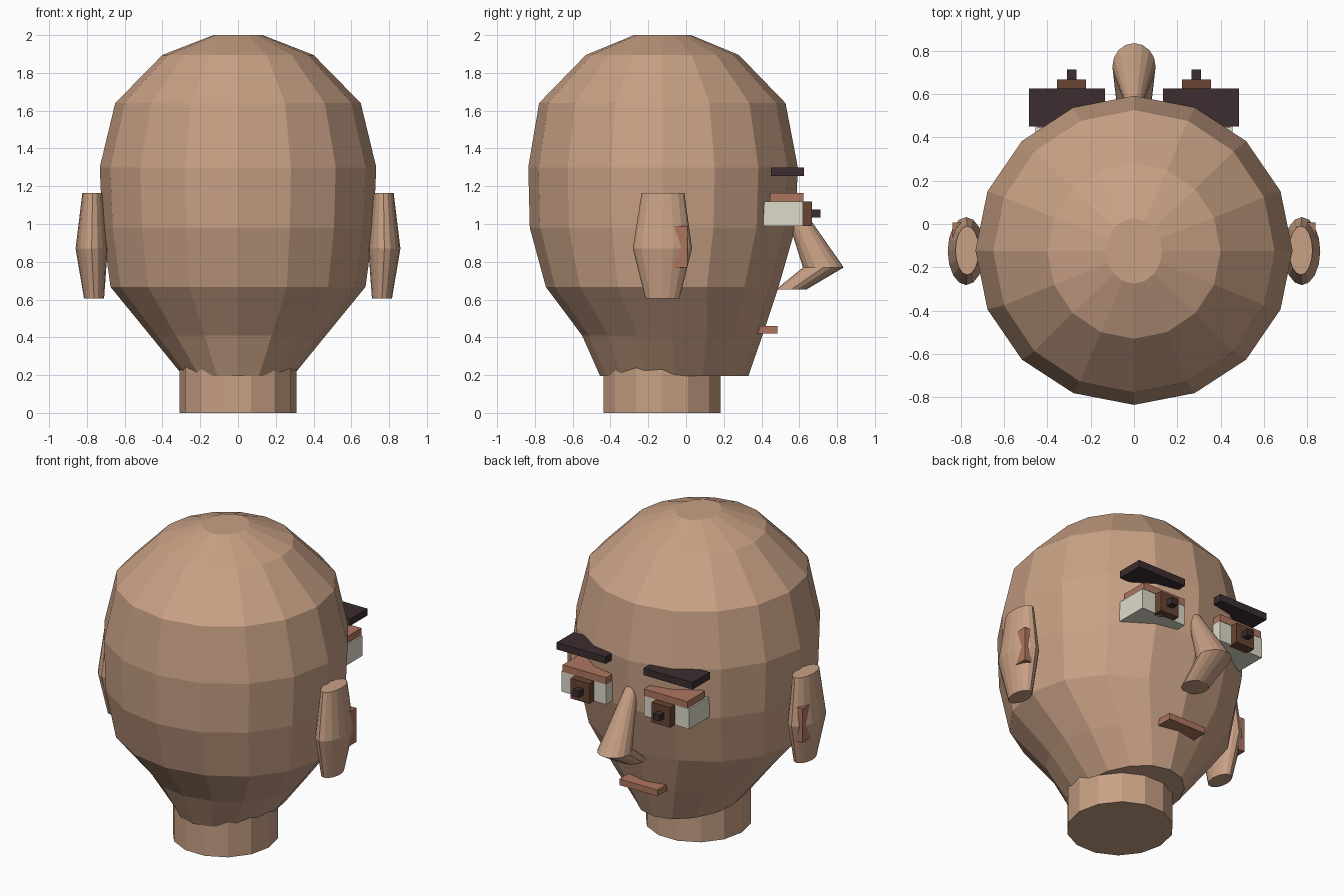
import bpy, bmesh, math

if "Cube" in bpy.data.objects:
    bpy.data.objects.remove(bpy.data.objects["Cube"])


def mat(name, rgb):
    m = bpy.data.materials.new(name)
    m.diffuse_color = (*rgb, 1)
    m.use_nodes = True
    m.node_tree.nodes["Principled BSDF"].inputs["Base Color"].default_value = m.diffuse_color
    return m


SKIN = mat("skin", (0.58, 0.355, 0.235))
DARK = mat("dark_hair", (0.045, 0.026, 0.029))
WHITE = mat("eye_white", (0.73, 0.70, 0.60))
IRIS = mat("iris_brown", (0.14, 0.058, 0.034))
FLESH = mat("lid_flesh", (0.42, 0.18, 0.115))


def finish(bm, name, material):
    bmesh.ops.recalc_face_normals(bm, faces=bm.faces)
    me = bpy.data.meshes.new(name)
    bm.to_mesh(me)
    bm.free()
    me.materials.append(material)
    ob = bpy.data.objects.new(name, me)
    bpy.context.collection.objects.link(ob)
    return ob


def loft(name, rings, sides, material):
    """Stack of horizontal ellipses; each ring is (z, cx, cy, rx, ry)."""
    bm = bmesh.new()
    loops = []
    for z, cx, cy, rx, ry in rings:
        loops.append([bm.verts.new((cx + rx * math.cos(a), cy + ry * math.sin(a), z))
                      for a in (2 * math.pi * i / sides for i in range(sides))])
    for lo, hi in zip(loops, loops[1:]):
        for i in range(sides):
            j = (i + 1) % sides
            bm.faces.new((lo[i], lo[j], hi[j], hi[i]))
    bm.faces.new(loops[0])
    bm.faces.new(loops[-1])
    return finish(bm, name, material)


def box(name, x, y, z, material):
    """Box from (min, max) ranges."""
    bm = bmesh.new()
    bmesh.ops.create_cube(bm, size=1)
    for v in bm.verts:
        v.co = [(a + b) / 2 + c * (b - a) for (a, b), c in zip((x, y, z), v.co)]
    return finish(bm, name, material)


# Skull and jaw: (z, half width, back y, face y)
profile = [
    (0.195, 0.29, -0.455, 0.33), (0.41, 0.465, -0.55, 0.405),
    (0.667, 0.675, -0.742, 0.49), (0.98, 0.718, -0.827, 0.58),
    (1.30, 0.732, -0.835, 0.592), (1.64, 0.65, -0.778, 0.527),
    (1.895, 0.40, -0.53, 0.28), (2.0, 0.13, -0.275, 0.027),
]
loft("head", [(z, 0, (b + f) / 2, w, (f - b) / 2) for z, w, b, f in profile], 16, SKIN)

# Neck, running up inside the jaw
loft("neck", [(0, 0, -0.127, 0.31, 0.318), (0.35, 0, -0.127, 0.31, 0.318)], 14, SKIN)

# Nose: bridge, tip, underside
loft("nose", [(0.652, 0, 0.555, 0.08, 0.08), (0.77, 0, 0.727, 0.10, 0.108),
              (1.15, 0, 0.535, 0.03, 0.035)], 16, SKIN)

# Mouth
box("mouth", (-0.135, 0.135), (0.34, 0.485), (0.42, 0.46), FLESH)

# Paired parts
for s, side in ((1, "right"), (-1, "left")):
    def pair(name, x, y, z, material):
        xs = sorted((s * x[0], s * x[1]))
        box(f"{side}_{name}", xs, y, z, material)

    loft(f"{side}_ear", [(0.605, s * 0.762, -0.125, 0.053, 0.09),
                         (0.87, s * 0.775, -0.125, 0.085, 0.157),
                         (1.165, s * 0.77, -0.122, 0.054, 0.113)], 16, SKIN)
    pair("ear_hollow", (0.79, 0.838), (-0.10, 0.008), (0.77, 0.99), FLESH)
    pair("eye", (0.135, 0.455), (0.40, 0.62), (0.99, 1.12), WHITE)
    pair("eyelid", (0.135, 0.445), (0.445, 0.622), (1.12, 1.165), FLESH)
    pair("iris", (0.222, 0.355), (0.60, 0.668), (0.99, 1.12), IRIS)
    pair("pupil", (0.265, 0.31), (0.65, 0.713), (1.035, 1.077), DARK)
    pair("eyebrow", (0.135, 0.485), (0.45, 0.625), (1.255, 1.30), DARK)
